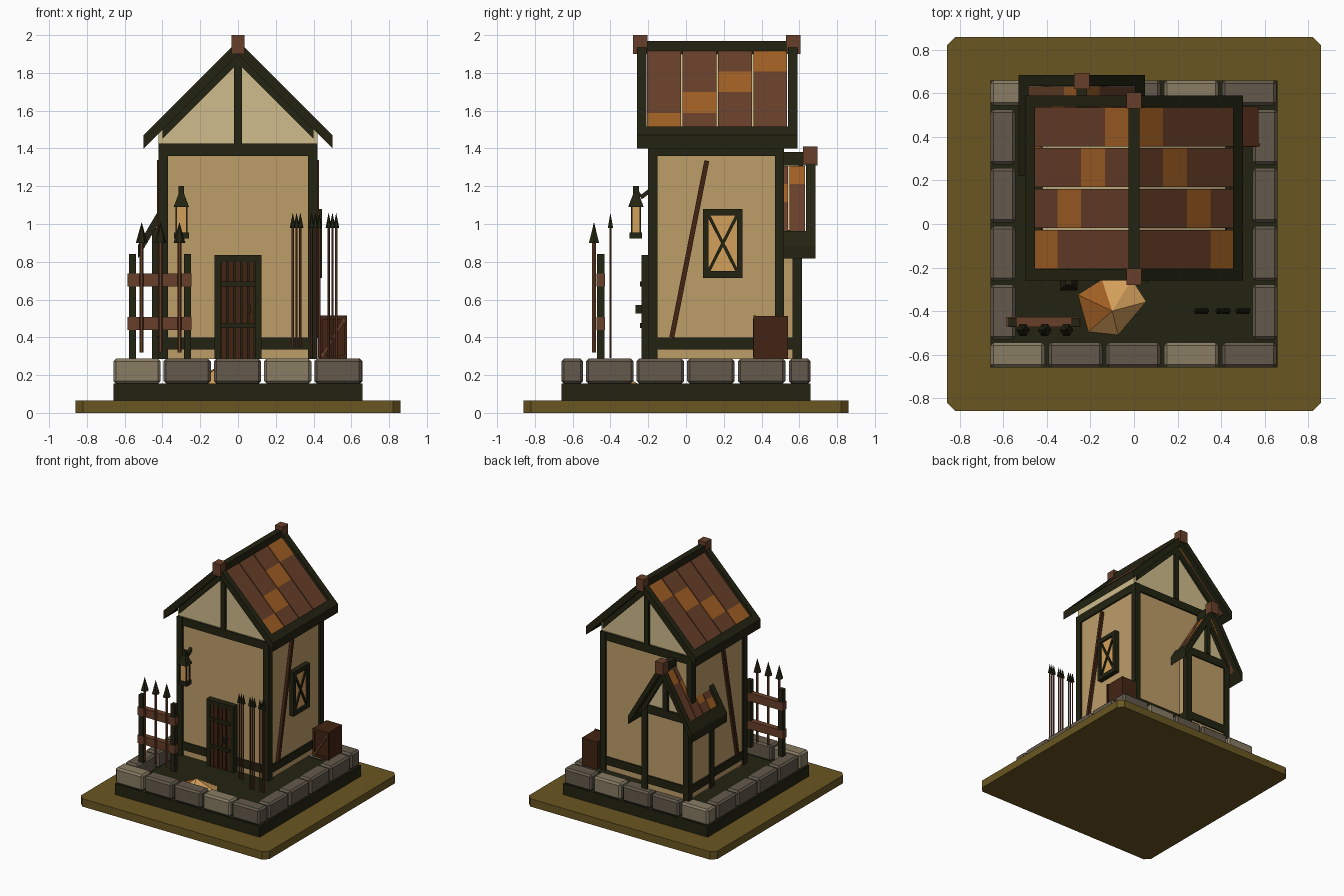
import bpy, bmesh, math
from mathutils import Vector, Matrix

if "Cube" in bpy.data.objects:
    bpy.data.objects.remove(bpy.data.objects["Cube"])


def lin(c):
    c /= 255
    return c / 12.92 if c <= 0.04045 else ((c + 0.055) / 1.055) ** 2.4


def material(name, r, g, b):
    m = bpy.data.materials.new(name)
    m.diffuse_color = (lin(r), lin(g), lin(b), 1)
    m.use_nodes = True
    m.node_tree.nodes["Principled BSDF"].inputs["Base Color"].default_value = m.diffuse_color
    return m


GRASS = material("olive grass", 106, 86, 34)
DARK = material("dark timber", 34, 35, 17)
TAN = material("tan plaster", 190, 158, 105)
CREAM = material("cream plaster", 208, 188, 140)
STONE = material("grey stone", 100, 90, 76)
PALE = material("pale stone", 136, 124, 100)
BROWN = material("brown wood", 104, 63, 41)
ORANGE = material("orange tile", 160, 95, 36)
UMBER = material("dark brown wood", 66, 36, 19)
AMBER = material("amber glass", 212, 160, 92)


def make(name, bm, *mats):
    bmesh.ops.recalc_face_normals(bm, faces=bm.faces)
    me = bpy.data.meshes.new(name)
    bm.to_mesh(me)
    bm.free()
    for m in mats:
        me.materials.append(m)
    ob = bpy.data.objects.new(name, me)
    bpy.context.collection.objects.link(ob)
    return ob


def box(name, x0, x1, y0, y1, z0, z1, mat, bevel=0):
    bm = bmesh.new()
    bmesh.ops.create_cube(bm, size=1)
    for v in bm.verts:
        v.co = ((x0 + x1) / 2 + v.co.x * (x1 - x0), (y0 + y1) / 2 + v.co.y * (y1 - y0),
                (z0 + z1) / 2 + v.co.z * (z1 - z0))
    if bevel:
        bmesh.ops.bevel(bm, geom=bm.edges[:], offset=bevel, segments=1, affect='EDGES')
    return make(name, bm, mat)


def bar(name, p, q, w, mat):
    """Square bar from p to q."""
    p, q = Vector(p), Vector(q)
    bm = bmesh.new()
    bmesh.ops.create_cube(bm, size=1)
    bm.transform(Matrix.Translation((p + q) / 2) @ (q - p).to_track_quat('Z', 'Y').to_matrix().to_4x4()
                 @ Matrix.Diagonal((w, w, (q - p).length, 1)))
    return make(name, bm, mat)


def cone(name, x, y, z0, z1, r0, r1, n, mat):
    bm = bmesh.new()
    bmesh.ops.create_cone(bm, cap_ends=True, segments=n, radius1=r0, radius2=r1, depth=z1 - z0)
    bm.transform(Matrix.Translation((x, y, (z0 + z1) / 2)) @ Matrix.Rotation(math.pi / n, 4, 'Z'))
    return make(name, bm, mat)


def prism(name, pts, y0, y1, mat):
    """x-z outline extruded along y."""
    bm = bmesh.new()
    a = [bm.verts.new((x, y0, z)) for x, z in pts]
    b = [bm.verts.new((x, y1, z)) for x, z in pts]
    bm.faces.new(a)
    bm.faces.new(b)
    for i in range(len(a)):
        j = (i + 1) % len(a)
        bm.faces.new((a[i], a[j], b[j], b[i]))
    return make(name, bm, mat)


def slope(name, cx, s, x0, x1, zt, m, t, y0, y1, mat):
    """Sloping slab between offsets x0 and x1 from the ridge, t thick vertically."""
    return prism(name, [(cx + s * x0, zt - m * x0), (cx + s * x1, zt - m * x1),
                        (cx + s * x1, zt - m * x1 - t), (cx + s * x0, zt - m * x0 - t)], y0, y1, mat)


def roof(part, cx, zt, m, h, y0, y1, caps):
    """Gabled roof: barge boards, ridge and eave beams, four columns of four tiles per side."""
    t0, t1, ya, yb = 0.025, h - 0.04, y0 + 0.05, y1 - 0.05
    for s in (-1, 1):
        for y in (y0, yb):
            slope(part + "_barge_board", cx, s, 0, h, zt, m, 0.07, y, y + 0.05, DARK)
        slope(part + "_eave_beam", cx, s, h - 0.045, h, zt, m, 0.07, y0, y1, DARK)
        w, d = (yb - ya) / 4, (t1 - t0) / 4
        for c in range(4):
            for r in range(4):
                slope(part + "_tile", cx, s, t1 - (r + 1) * d, t1 - r * d, zt - 0.03, m, 0.03,
                      ya + c * w + 0.004, ya + (c + 1) * w - 0.004, ORANGE if r == c else BROWN)
    box(part + "_ridge_beam", cx - 0.025, cx + 0.025, ya, yb, zt - 0.07, zt, DARK)
    for y in caps:
        box(part + "_ridge_cap", cx - 0.035, cx + 0.035, y, y + 0.075, zt - 0.07, zt + 0.03, BROWN)


def house(part, cx, hw, y0, y1, ztop, zt, m, gables):
    """Plaster box with timber frame and cream gables."""
    box(part + "_wall", cx - hw + 0.015, cx + hw - 0.015, y0 + 0.015, y1 - 0.015, 0.285, ztop, TAN)
    for x in (cx - hw, cx + hw - 0.05):
        for y in (y0, y1 - 0.05):
            box(part + "_post", x, x + 0.05, y, y + 0.05, 0.285, ztop, DARK)
    for z in (0.335, ztop - 0.065):
        for y in (y0 + 0.003, y1 - 0.043):
            box(part + "_cross_beam", cx - hw, cx + hw, y, y + 0.04, z, z + 0.065, DARK)
        for x in (cx - hw + 0.003, cx + hw - 0.043):
            box(part + "_side_beam", x, x + 0.04, y0, y1, z, z + 0.065, DARK)
    g = zt - 0.047
    prism(part + "_gable", [(cx - hw, ztop), (cx + hw, ztop), (cx + hw, g - m * hw), (cx, g),
                            (cx - hw, g - m * hw)], y0 + 0.02, y1 - 0.02, CREAM)
    for y in gables:
        box(part + "_king_post", cx - 0.02, cx + 0.02, y, y + 0.03, ztop, zt - 0.1, DARK)
        for s in (-1, 1):
            slope(part + "_rafter", cx, s, 0, hw - 0.02, zt - 0.06, m, 0.06, y, y + 0.03, DARK)


# ground slab with cut corners, plinth
c, b = 0.82, 0.86
slab = prism("ground_slab", [(-b, -c), (-c, -b), (c, -b), (b, -c), (b, c), (c, b), (-c, b), (-b, c)],
             -0.065, 0, GRASS)
slab.data.transform(Matrix.Rotation(-math.pi / 2, 4, 'X'))
slab.data.transform(Matrix.Translation((0, 0, 0.065 - max(v.co.z for v in slab.data.vertices))))
box("plinth", -0.66, 0.66, -0.66, 0.66, 0.065, 0.155, DARK)

# ring of stones
for i in range(5):
    x = -0.66 + i * 0.266
    for y in (-0.66, 0.545):
        box("border_stone", x, x + 0.25, y, y + 0.115, 0.155, 0.287, PALE if i in (0, 3) else STONE, 0.014)
for i in range(4):
    y = -0.53 + i * 0.268
    for x in (-0.66, 0.545):
        box("border_stone", x, x + 0.115, y, y + 0.252, 0.155, 0.287, STONE, 0.014)

# main house and back annex
house("house", 0, 0.42, -0.2, 0.52, 1.425, 1.97, 1.0, (-0.2, 0.49))
roof("house_roof", 0, 1.97, 1.0, 0.5, -0.26, 0.59, (-0.28, 0.53))
house("annex", -0.24, 0.215, 0.28, 0.615, 0.98, 1.38, 1.7, (0.59,))
roof("annex_roof", -0.24, 1.38, 1.7, 0.29, 0.22, 0.685, (0.62,))

# side braces
for x in (-0.415, 0.415):
    bar("wall_brace", (x, -0.075, 0.4), (x, 0.11, 1.335), 0.026, UMBER)

# side window
box("window_glass", 0.4, 0.43, 0.11, 0.28, 0.74, 1.05, AMBER)
for y in (0.09, 0.27):
    box("window_frame_side", 0.4, 0.445, y, y + 0.03, 0.715, 1.08, DARK)
for z in (0.715, 1.045):
    box("window_frame_rail", 0.4, 0.445, 0.09, 0.3, z, z + 0.035, DARK)
for s in (-1, 1):
    bar("window_cross", (0.432, 0.195 - s * 0.075, 0.75), (0.432, 0.195 + s * 0.075, 1.045), 0.016, DARK)

# door
for x in (-0.125, 0.093):
    box("door_jamb", x, x + 0.032, -0.235, -0.18, 0.285, 0.835, DARK)
box("door_lintel", -0.125, 0.125, -0.235, -0.18, 0.8, 0.835, DARK)
box("door_back", -0.1, 0.1, -0.21, -0.18, 0.285, 0.81, DARK)
for i in range(5):
    x = -0.09 + i * 0.037
    box("door_plank", x, x + 0.028, -0.228 - 0.006 * (i % 2), -0.2, 0.285, 0.8, UMBER)
for z in (0.45, 0.67):
    box("door_strap", -0.093, 0.093, -0.243, -0.22, z, z + 0.025, DARK)
box("door_handle", 0.05, 0.07, -0.268, -0.23, 0.525, 0.57, DARK)

# hanging lantern
lx, ly = -0.3, -0.265
box("lantern_base", lx - 0.04, lx + 0.04, ly - 0.033, ly + 0.033, 0.922, 0.955, DARK)
box("lantern_glass", lx - 0.025, lx + 0.025, ly - 0.022, ly + 0.022, 0.955, 1.09, AMBER)
for sx in (-1, 1):
    for sy in (-1, 1):
        bar("lantern_rod", (lx + sx * 0.028, ly + sy * 0.023, 0.95), (lx + sx * 0.028, ly + sy * 0.023, 1.1),
            0.008, DARK)
cone("lantern_cap", lx, ly, 1.09, 1.165, 0.058, 0.018, 4, DARK)
box("lantern_top", lx - 0.015, lx + 0.015, ly - 0.015, ly + 0.015, 1.16, 1.2, DARK)
bar("lantern_bracket", (lx, -0.18, 1.185), (lx, -0.24, 1.14), 0.022, DARK)
bar("lantern_hook", (lx, -0.24, 1.145), (lx, ly, 1.185), 0.016, DARK)

# fence with three pikes
for x in (-0.577, -0.287):
    box("fence_post", x, x + 0.038, -0.47, -0.432, 0.285, 0.84, DARK)
for z in (0.44, 0.67):
    box("fence_rail", -0.585, -0.245, -0.474, -0.428, z, z + 0.067, BROWN)
for x in (-0.51, -0.41, -0.31):
    cone("pike_shaft", x, -0.487, 0.32, 0.91, 0.011, 0.011, 6, BROWN)
    cone("pike_head", x, -0.487, 0.9, 1.01, 0.031, 0, 6, DARK)

# three bundles of thin spears
for x in (0.31, 0.41, 0.5):
    for d in (-0.02, 0, 0.02):
        cone("spear_shaft", x + d, -0.4, 0.35 if x < 0.35 else 0.29, 0.99, 0.006, 0.006, 6, BROWN)
        cone("spear_head", x + d, -0.4, 0.98, 1.06, 0.016, 0, 6, DARK)

# crate with trim
box("crate", 0.43, 0.572, 0.365, 0.54, 0.285, 0.512, UMBER)
for x in (0.43, 0.56):
    box("crate_upright", x, x + 0.018, 0.357, 0.37, 0.285, 0.515, UMBER)
for z in (0.285, 0.493):
    box("crate_rail", 0.43, 0.578, 0.357, 0.37, z, z + 0.022, UMBER)
bar("crate_diagonal", (0.445, 0.362, 0.3), (0.562, 0.362, 0.495), 0.015, BROWN)

# low faceted heap by the door
bm = bmesh.new()
ring = [bm.verts.new((x, y, 0.155)) for x, y in ((-0.257, -0.326), (-0.147, -0.257), (-0.01, -0.257),
                                                 (0.055, -0.358), (-0.073, -0.51), (-0.21, -0.495))]
tip = bm.verts.new((-0.1, -0.4, 0.25))
for i in range(6):
    f = bm.faces.new((ring[i], ring[(i + 1) % 6], tip))
    f.material_index = 0 if i in (0, 5) else 1
bm.faces.new(ring)
make("heap", bm, ORANGE, AMBER)
